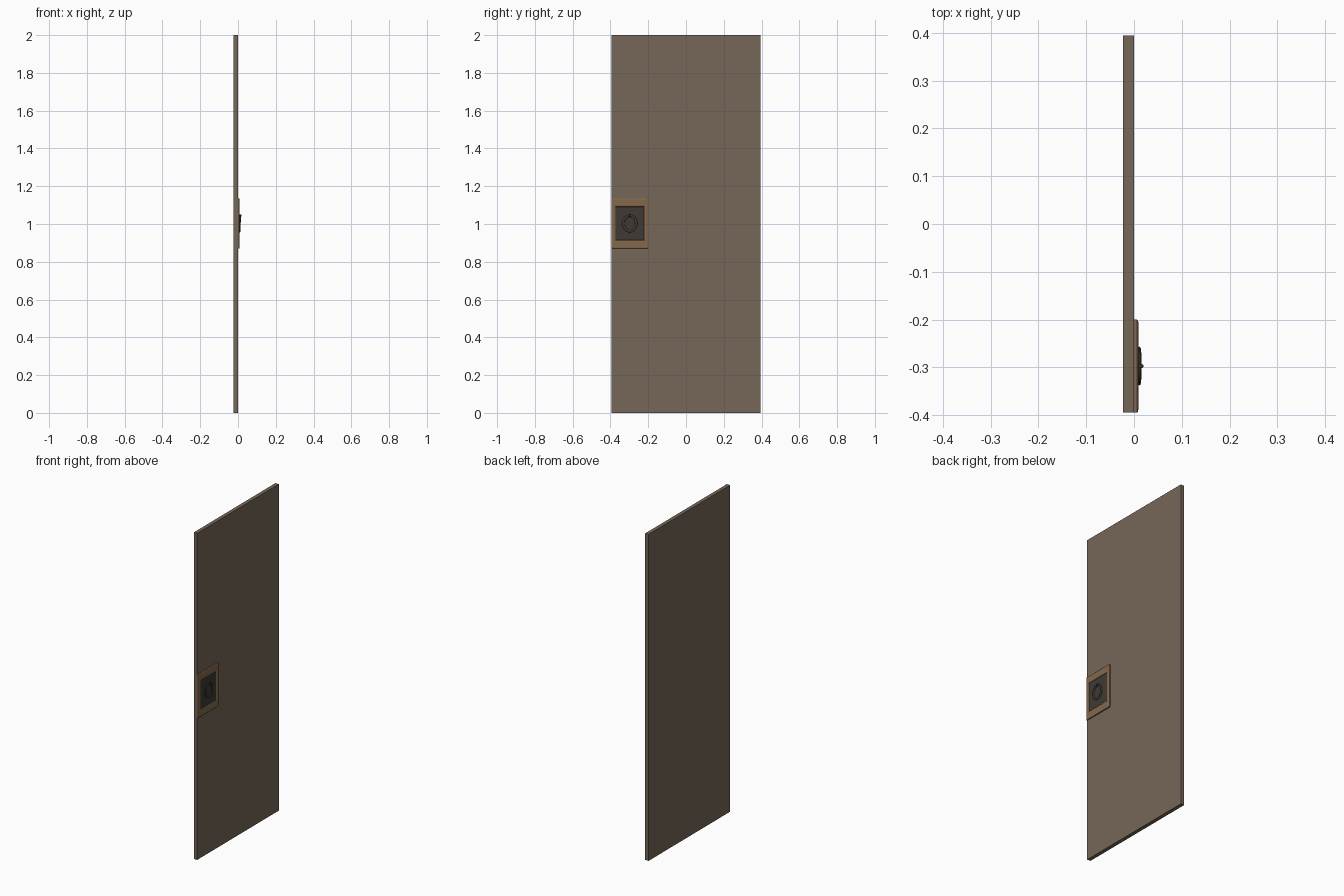
import bpy, bmesh, math

if "Cube" in bpy.data.objects:
    bpy.data.objects.remove(bpy.data.objects["Cube"])

def material(name, rgb):
    m = bpy.data.materials.new(name)
    m.diffuse_color = (*rgb, 1)
    m.use_nodes = True
    m.node_tree.nodes["Principled BSDF"].inputs["Base Color"].default_value = m.diffuse_color
    return m

WOOD = material("door_wood", (0.18, 0.135, 0.10))
TRIM = material("trim_wood", (0.23, 0.14, 0.075))
IRON = material("dark_iron", (0.05, 0.042, 0.035))
CY, CZ = -0.2975, 1.003   # centre of the handle assembly

def finish(name, bm, mat, smooth=False):
    bmesh.ops.recalc_face_normals(bm, faces=bm.faces[:])
    me = bpy.data.meshes.new(name)
    bm.to_mesh(me)
    bm.free()
    ob = bpy.data.objects.new(name, me)
    bpy.context.collection.objects.link(ob)
    me.materials.append(mat)
    if smooth:
        bpy.ops.object.select_all(action='DESELECT')
        ob.select_set(True)
        bpy.context.view_layer.objects.active = ob
        bpy.ops.object.shade_smooth_by_angle(angle=math.radians(40))
    return ob

def box(name, lo, hi, mat, bevel=0):
    bm = bmesh.new()
    bmesh.ops.create_cube(bm, size=1)
    for v in bm.verts:
        v.co = [(a + b) / 2 + c * (b - a) for a, b, c in zip(lo, hi, v.co)]
    if bevel:
        bmesh.ops.bevel(bm, geom=bm.edges[:], offset=bevel, segments=2,
                        profile=0.5, affect='EDGES')
    return finish(name, bm, mat)

def rect_loft(name, profile, mat):
    """Sweep (x, half_y, half_z) sections around a rectangle, closed into a frame."""
    bm = bmesh.new()
    rings = [[bm.verts.new((x, CY + sy * hy, CZ + sz * hz))
              for sy, sz in ((-1, -1), (1, -1), (1, 1), (-1, 1))]
             for x, hy, hz in profile]
    for a, b in zip(rings, rings[1:] + rings[:1]):
        for i in range(4):
            j = (i + 1) % 4
            bm.faces.new((a[i], a[j], b[j], b[i]))
    return finish(name, bm, mat)

def oval_ring(name, ry, rz, tube, x0, tilt, mat, n=40, m=10):
    """Elliptical ring facing +x, leaning outward at the top by tilt."""
    bm = bmesh.new()
    rings = []
    for i in range(n):
        a = 2 * math.pi * i / n
        rings.append([])
        for k in range(m):
            t = 2 * math.pi * k / m
            y = (ry + tube * math.cos(t)) * math.cos(a)
            z = (rz + tube * math.cos(t)) * math.sin(a)
            x = x0 + 0.55 * tube * math.sin(t) + tilt * z
            rings[-1].append(bm.verts.new((x, CY + y, CZ + z)))
    for i in range(n):
        a, b = rings[i], rings[(i + 1) % n]
        for k in range(m):
            l = (k + 1) % m
            bm.faces.new((a[k], a[l], b[l], b[k]))
    return finish(name, bm, mat, True)

# Door slab
box("door_panel", (-0.023, -0.395, 0), (0, 0.395, 2), WOOD)

# Wooden surround with softened outer edge and sloped inner lip
rect_loft("handle_surround", [
    (0, 0.0975, 0.133), (0.006, 0.0975, 0.133), (0.008, 0.0955, 0.131),
    (0.009, 0.092, 0.1275), (0.009, 0.081, 0.0945), (0.007, 0.077, 0.0895),
    (0.002, 0.074, 0.0865), (0, 0.074, 0.0865)], TRIM)

# Iron back plate sunk in the surround
box("back_plate", (0.0, CY - 0.075, CZ - 0.0875), (0.006, CY + 0.075, CZ + 0.0875), IRON)

# Oval pull ring
oval_ring("pull_ring", 0.034, 0.041, 0.0065, 0.011, 0.03, IRON)

# Pivot stud that holds the ring at its top
bm = bmesh.new()
bmesh.ops.create_uvsphere(bm, u_segments=16, v_segments=8, radius=1)
for v in bm.verts:
    v.co = (0.0125 + 0.0075 * v.co.x, CY + 0.005 * v.co.y, CZ + 0.042 + 0.006 * v.co.z)
finish("ring_stud", bm, IRON, True)
